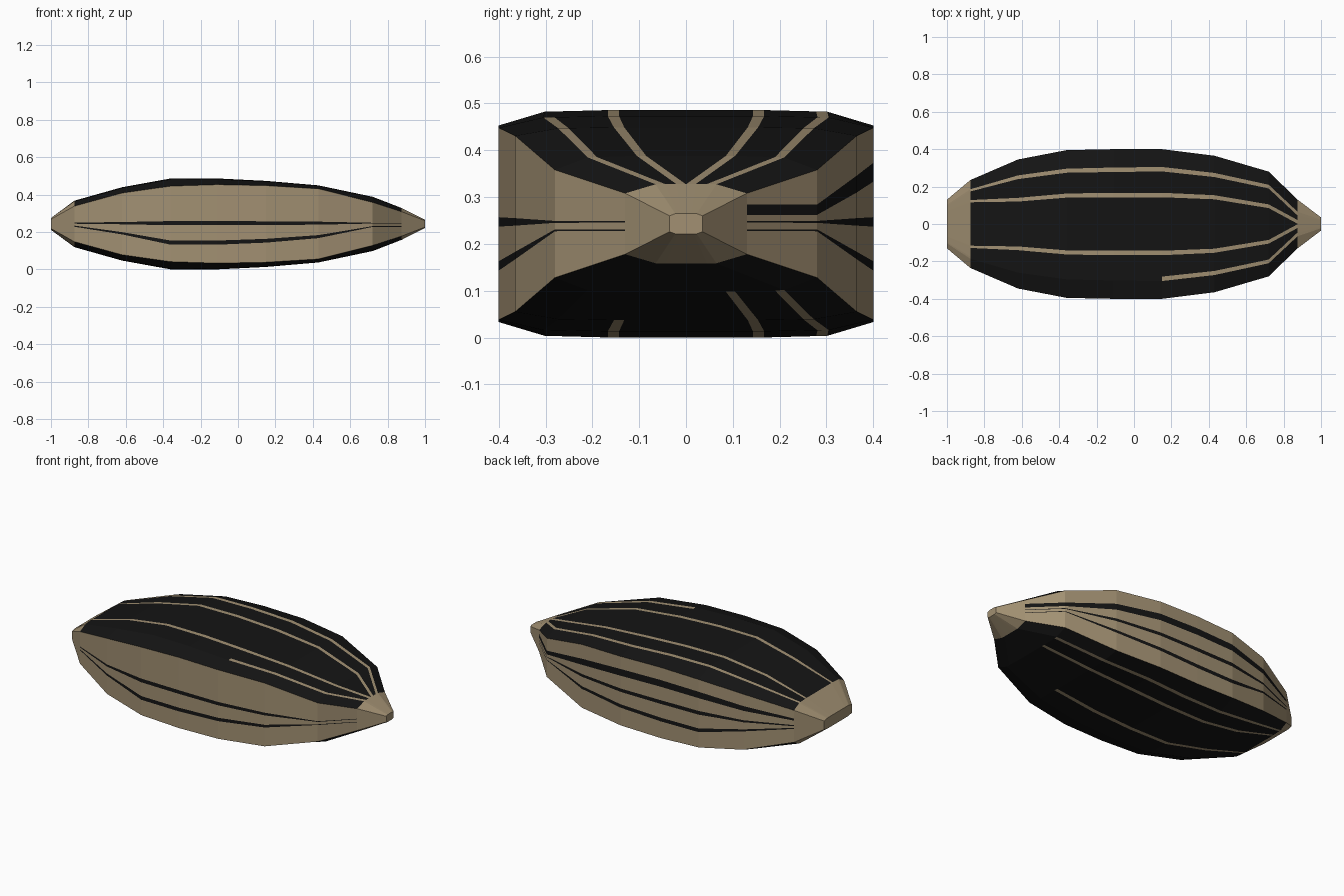
import bpy, bmesh

if "Cube" in bpy.data.objects:
    bpy.data.objects.remove(bpy.data.objects["Cube"])

# stations along the seed, with half width, half height and side-corner half height
X = [-1, -.875, -.62, -.36, -.11, .15, .43, .72, .875, 1]
Y = [.13, .235, .345, .395, .4, .4, .365, .28, .13, .035]
H = [.032, .125, .196, .243, .243, .23, .206, .145, .085, .022]
C = [.025, .095, .165, .202, .21, .205, .188, .115, .065, .017]
ZC = .243

# stripe centre lines: two on the broad faces, three on the narrow sides
INNER = [.07, .122, .13, .152, .155, .155, .143, .095, .011, .008]
OUTER = [.1, .18, .25, .285, .29, .293, .262, .2, .055, .02]
UP = [.018, .04, .08, .11, .115, .11, .085, .03, .03, .012]
LOW = [-.016, -.012, -.05, -.1, -.1, -.09, -.068, -.014, -.014, -.01]
W_FACE = [.003, .006, .01, .011, .012, .012, .011, .01, .01, .003]
W_UP = [.002, .006, .014, .019, .02, .02, .018, .011, .011, .002]
W_SIDE = [.002, .003, .006, .011, .011, .01, .008, .002, .0015, .001]

# ring segment -> range of lengthwise cells that carry the contrasting stripe
STRIPES = {
    0: (5, 8), 2: (1, 8), 4: (1, 8), 6: (1, 8),      # top face
    9: (1, 8), 11: (1, 8), 13: (1, 8),               # back side
    16: (1, 7), 18: (1, 7), 20: (1, 6),              # bottom face
    25: (1, 8), 27: (1, 8),                          # front side
}


def face_height(y, i):
    """Height of the gently crowned broad face at distance y from the axis."""
    f = abs(y) / Y[i]
    drop = H[i] - C[i]
    if f < .4:
        return H[i]
    if f < .78:
        return H[i] - .12 * drop * (f - .4) / .38
    return H[i] - drop * (.12 + .88 * (f - .78) / .22)


def ring(i):
    """Cross-section running over the top, down the back, under, up the front."""
    w = W_FACE[i]
    half = [INNER[i] - w, INNER[i] + w, OUTER[i] - w, OUTER[i] + w]
    ys = [-y for y in reversed(half)] + half
    side = [C[i]]
    for centre, sw in ((UP[i], W_UP[i]), (.004, W_SIDE[i]), (LOW[i], W_SIDE[i])):
        side += [centre + sw, centre - sw]
    side.append(-C[i])
    pts = [(y, face_height(y, i)) for y in ys]
    pts += [(Y[i], z) for z in side]
    pts += [(y, -face_height(y, i)) for y in reversed(ys)]
    pts += [(-Y[i], z) for z in reversed(side)]
    return [(X[i], y, ZC + z) for y, z in pts]


def material(name, rgb):
    m = bpy.data.materials.new(name)
    m.diffuse_color = (*rgb, 1)
    m.use_nodes = True
    m.node_tree.nodes["Principled BSDF"].inputs["Base Color"].default_value = m.diffuse_color
    return m


# lofted shell, coloured strip by strip
bm = bmesh.new()
rings = [[bm.verts.new(p) for p in ring(i)] for i in range(len(X))]
n = len(rings[0])
for i in range(len(X) - 1):
    for k in range(n):
        j = (k + 1) % n
        f = bm.faces.new((rings[i][k], rings[i][j], rings[i + 1][j], rings[i + 1][k]))
        tan = 8 <= k < 15 or 24 <= k < 31
        a, b = STRIPES.get(k, (0, 0))
        if a <= i < b:
            tan = not tan
        if i in (0, len(X) - 2):
            tan = True
        f.material_index = 0 if tan else 1

# blunt ends
bm.faces.new(rings[0])
bm.faces.new(rings[-1])
bmesh.ops.recalc_face_normals(bm, faces=bm.faces)

mesh = bpy.data.meshes.new("seed_shell")
bm.to_mesh(mesh)
bm.free()
mesh.materials.append(material("tan_husk", (.36, .28, .17)))
mesh.materials.append(material("black_husk", (.007, .007, .007)))
bpy.context.collection.objects.link(bpy.data.objects.new("seed_shell", mesh))
